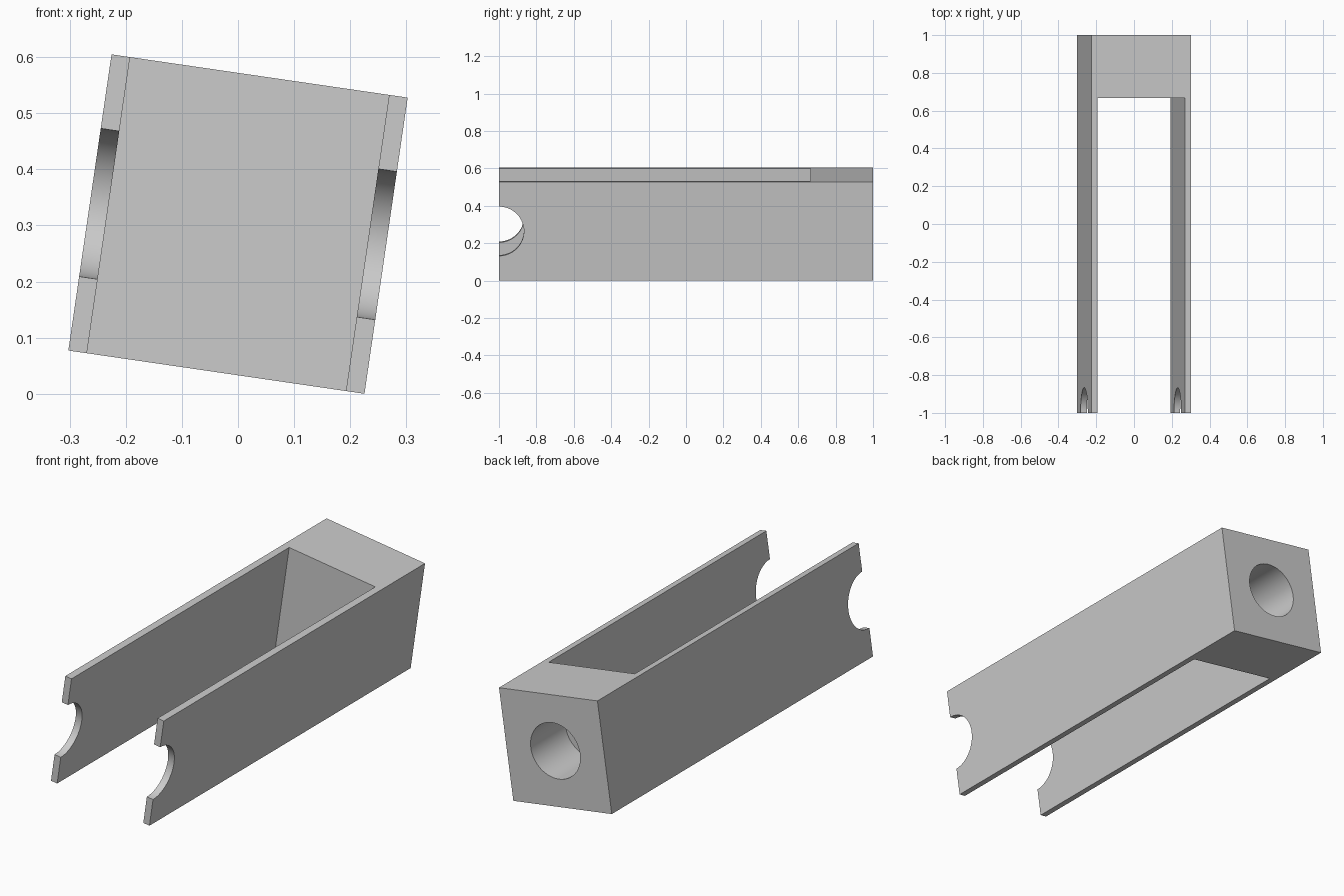
import bpy
import bmesh
import math
from mathutils import Matrix

UNIT = 1 / 30            # modelling step
HALF = 8 * UNIT          # half the square section
WALL = UNIT              # thickness of the long arms
BORE = 4 * UNIT          # radius of socket and notches
TILT = math.radians(8.3)

cube = bpy.data.objects.get("Cube")
if cube:
    bpy.data.objects.remove(cube, do_unlink=True)

grey = bpy.data.materials.new("plain grey")
grey.use_nodes = True
grey.diffuse_color = (0.6, 0.6, 0.6, 1)
grey.node_tree.nodes["Principled BSDF"].inputs["Base Color"].default_value = grey.diffuse_color


def add_object(name, bm):
    bmesh.ops.recalc_face_normals(bm, faces=bm.faces)
    mesh = bpy.data.meshes.new(name)
    bm.to_mesh(mesh)
    bm.free()
    mesh.materials.append(grey)
    obj = bpy.data.objects.new(name, mesh)
    bpy.context.collection.objects.link(obj)
    return obj


def cutter(name, length, axis, centre):
    bm = bmesh.new()
    bmesh.ops.create_cone(bm, cap_ends=True, segments=64, radius1=BORE, radius2=BORE, depth=length,
                          matrix=Matrix.Translation(centre) @ Matrix.Rotation(math.pi / 2, 4, axis))
    obj = add_object(name, bm)
    obj.hide_render = True
    return obj


# Fork body: U-shaped outline with a solid block at the back, extruded upwards
inner, block_front = HALF - WALL, 1 - 10 * UNIT
half_outline = [(HALF, 1), (HALF, -1), (inner, -1), (inner, block_front)]
outline = half_outline + [(-x, y) for x, y in reversed(half_outline)]
bm = bmesh.new()
base = bm.faces.new([bm.verts.new((x, y, -HALF)) for x, y in outline])
top = bmesh.ops.extrude_face_region(bm, geom=[base])["geom"]
bmesh.ops.translate(bm, vec=(0, 0, 2 * HALF),
                    verts=[v for v in top if isinstance(v, bmesh.types.BMVert)])
fork = add_object("fork_body", bm)

# Round notches in the arm tips and a blind socket in the back face
socket_depth = 8 * UNIT
cutters = [cutter("notch_cutter", 1, 'Y', (0, -1, 0)),
           cutter("socket_cutter", 2 * socket_depth, 'X', (0, 1, 0))]
bpy.context.view_layer.objects.active = fork
fork.select_set(True)
for tool in cutters:
    cut = fork.modifiers.new(tool.name, 'BOOLEAN')
    cut.operation = 'DIFFERENCE'
    cut.solver = 'EXACT'
    cut.object = tool
    bpy.ops.object.modifier_apply(modifier=cut.name)
for tool in cutters:
    bpy.data.objects.remove(tool, do_unlink=True)

# Lean the whole part sideways and rest its lowest edge on the ground
lift = HALF * (math.cos(TILT) + math.sin(TILT))
fork.data.transform(Matrix.Translation((0, 0, lift)) @ Matrix.Rotation(TILT, 4, 'Y'))
bpy.ops.object.shade_smooth_by_angle(angle=math.radians(30))
